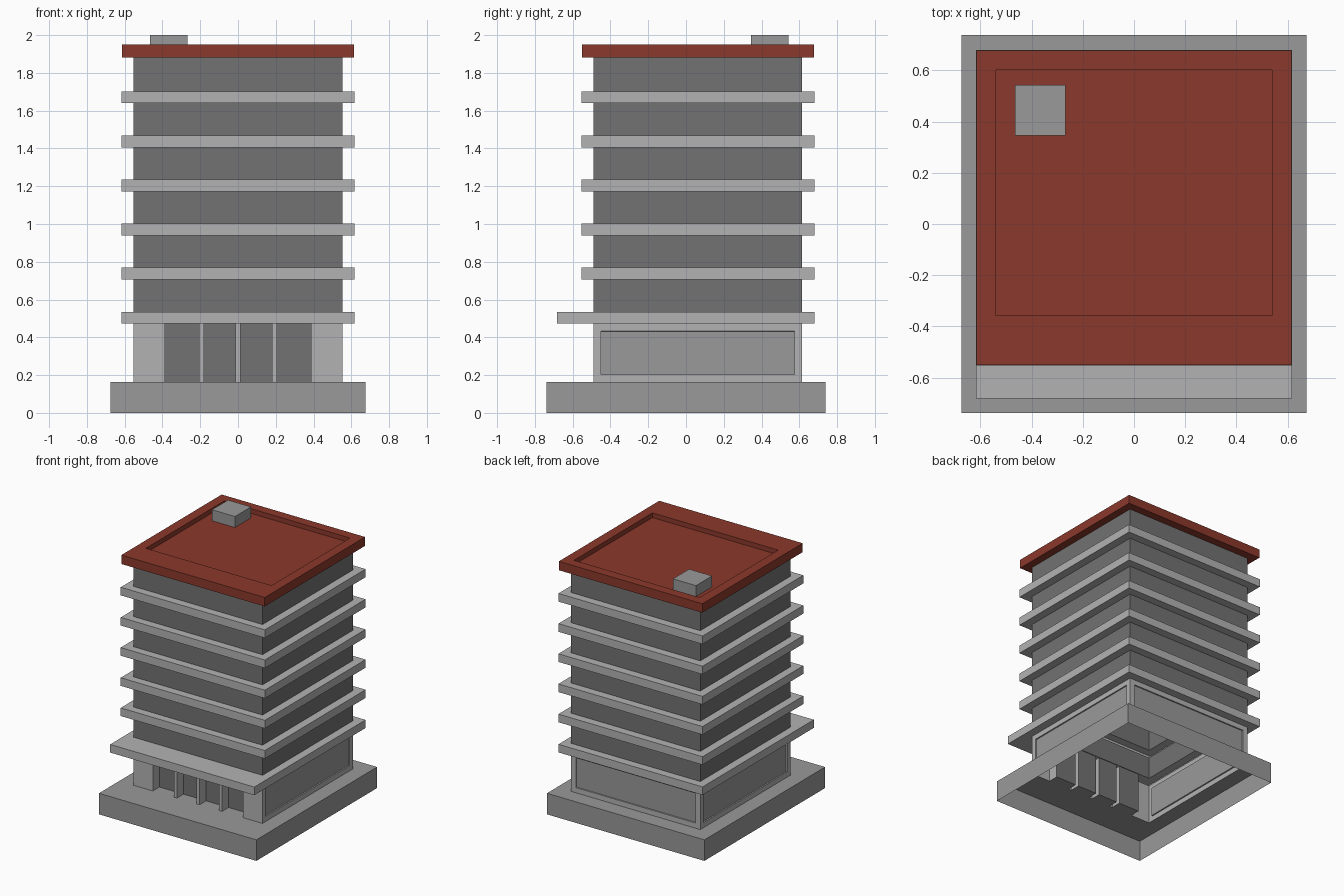
import bpy, bmesh

if "Cube" in bpy.data.objects:
    bpy.data.objects.remove(bpy.data.objects["Cube"])


def material(name, rgb):
    m = bpy.data.materials.new(name)
    m.diffuse_color = (*rgb, 1)
    m.use_nodes = True
    m.node_tree.nodes["Principled BSDF"].inputs["Base Color"].default_value = m.diffuse_color
    return m


DARK = material("dark_grey", (0.17, 0.17, 0.17))
MID = material("mid_grey", (0.32, 0.32, 0.32))
LIGHT = material("light_grey", (0.45, 0.45, 0.45))
RED = material("roof_red", (0.26, 0.04, 0.025))


def rect(x0, x1, y0, y1):
    return [(x0, y0), (x1, y0), (x1, y1), (x0, y1)]


def add_loop(bm, pts, z):
    return [bm.verts.new((x, y, z)) for x, y in pts]


def bridge(bm, a, b):
    n = len(a)
    return [bm.faces.new((a[i], a[(i + 1) % n], b[(i + 1) % n], b[i])) for i in range(n)]


def fill_between(bm, a, b, up):
    """Flat face ring between two differently shaped outlines."""
    edges = []
    for lp in (a, b):
        for i, v in enumerate(lp):
            w = lp[(i + 1) % len(lp)]
            edges.append(bm.edges.get((v, w)) or bm.edges.new((v, w)))
    res = bmesh.ops.triangle_fill(bm, use_beauty=True, edges=edges, normal=(0, 0, up))
    for f in res["geom"]:
        if isinstance(f, bmesh.types.BMFace):
            f.normal_update()
            if f.normal.z * up < 0:
                f.normal_flip()


def finish(bm, name, *mats):
    me = bpy.data.meshes.new(name)
    bm.to_mesh(me)
    bm.free()
    for m in mats:
        me.materials.append(m)
    ob = bpy.data.objects.new(name, me)
    bpy.context.collection.objects.link(ob)
    return ob


def shell(name, mat, loops, cap=False):
    """Stack of outlines joined bottom to top into an open shell."""
    bm = bmesh.new()
    rings = [add_loop(bm, p, z) for p, z in loops]
    for a, b in zip(rings, rings[1:]):
        bridge(bm, a, b)
    if cap:
        bm.faces.new(rings[-1])
    return finish(bm, name, mat)


BASE = rect(-0.674, 0.674, -0.738, 0.738)
BODY = rect(-0.553, 0.553, -0.49, 0.615)
SLAB = rect(-0.617, 0.617, -0.553, 0.679)
CANOPY = rect(-0.617, 0.617, -0.682, 0.679)
ROOF = rect(-0.614, 0.614, -0.55, 0.677)
WELL = rect(-0.538, 0.538, -0.358, 0.602)
Z_BASE, Z_GROUND, SLAB_H, STEP, Z_ROOF = 0.163, 0.472, 0.063, 0.2335, 1.882

# Ground floor outline: four recessed window bays in the front
GLASS_Y = -0.41
PLAN = [BODY[0]]
for x0, x1 in ((-0.386, -0.206), (-0.18, -0.014), (0.014, 0.18), (0.206, 0.386)):
    PLAN += [(x0, -0.49), (x0, GLASS_Y), (x1, GLASS_Y), (x1, -0.49)]
PLAN += BODY[1:]

# Plinth, open underneath
bm = bmesh.new()
top = add_loop(bm, BASE, Z_BASE)
bridge(bm, add_loop(bm, BASE, 0), top)
fill_between(bm, top, add_loop(bm, PLAN, Z_BASE), 1)
finish(bm, "plinth", MID)

# Ground floor walls with glass bays and sunken side and back panels
bm = bmesh.new()
walls = bridge(bm, add_loop(bm, PLAN, Z_BASE), add_loop(bm, PLAN, Z_GROUND))
bm.normal_update()
for f in walls:
    if all(abs(v.co.y - GLASS_Y) < 1e-4 for v in f.verts):
        f.material_index = 1
panels = walls[-3:]
bmesh.ops.inset_individual(bm, faces=panels, thickness=0.056, depth=0)
bmesh.ops.inset_individual(bm, faces=panels, thickness=0.0005, depth=-0.01)
for f in panels:
    f.material_index = 2
finish(bm, "ground_floor", LIGHT, DARK, MID)

# Entrance canopy
bm = bmesh.new()
low = add_loop(bm, CANOPY, Z_GROUND)
high = add_loop(bm, CANOPY, Z_GROUND + SLAB_H)
bridge(bm, low, high)
bridge(bm, high, add_loop(bm, BODY, Z_GROUND + SLAB_H))
fill_between(bm, low, add_loop(bm, PLAN, Z_GROUND), -1)
finish(bm, "canopy", LIGHT)

# Upper storeys: window band, then floor slab
for i in range(6):
    z0 = Z_GROUND + SLAB_H + i * STEP
    z1 = Z_GROUND + (i + 1) * STEP if i < 5 else Z_ROOF
    shell(f"window_band_{i + 1}", DARK, [(BODY, z0), (BODY, z1)])
    if i < 5:
        z2 = z1 + SLAB_H
        shell(f"floor_slab_{i + 1}", LIGHT, [(BODY, z1), (SLAB, z1), (SLAB, z2), (BODY, z2)])

# Roof with sunken deck
shell("roof", RED, [(BODY, Z_ROOF), (ROOF, Z_ROOF), (ROOF, 1.951), (WELL, 1.951), (WELL, 1.915)], cap=True)

# Rooftop housing
BOX = rect(-0.465, -0.268, 0.345, 0.542)
shell("roof_housing", MID, [(BOX, 1.915), (BOX, 2.0)], cap=True)
